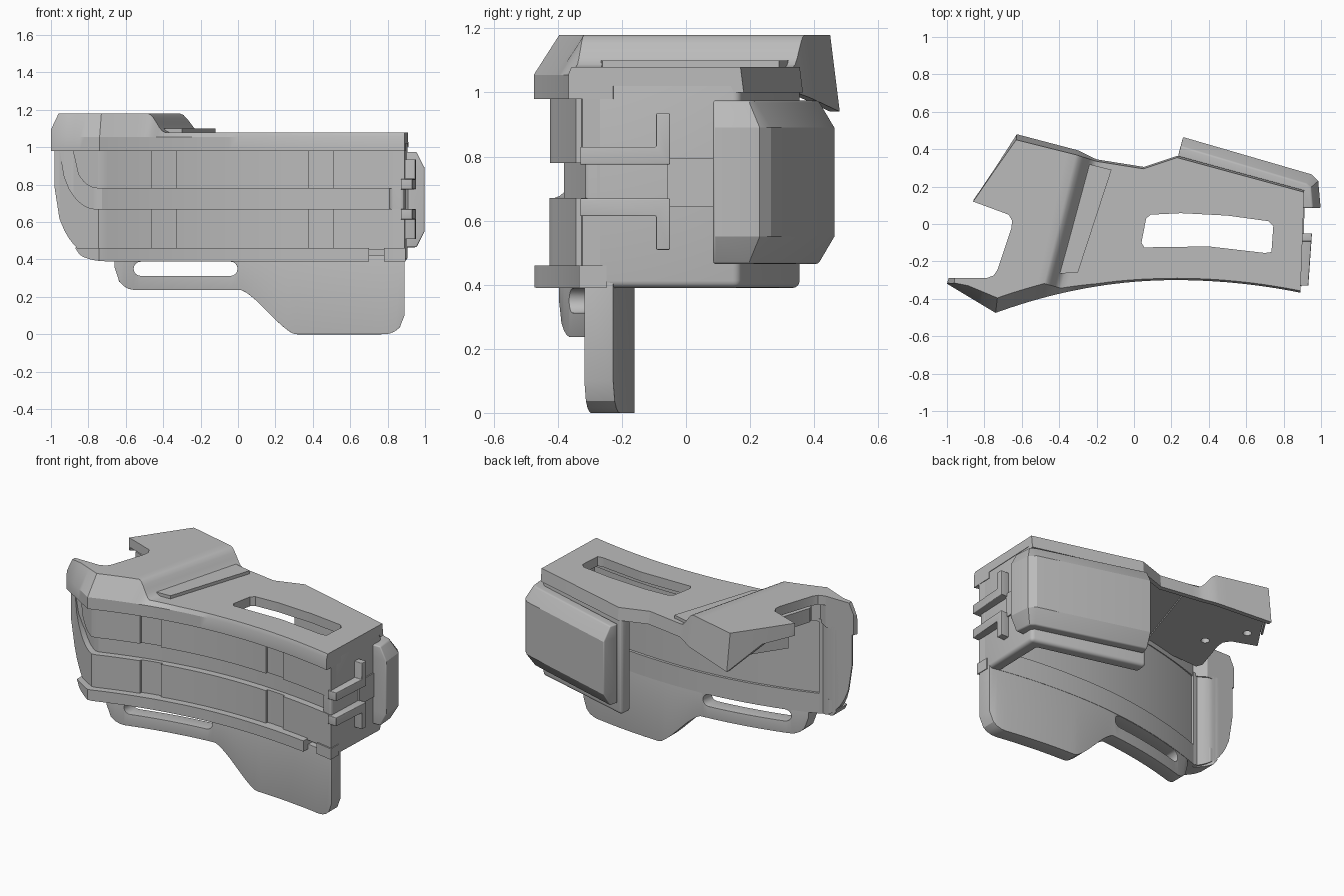
import bpy, bmesh, math

if "Cube" in bpy.data.objects:
    bpy.data.objects.remove(bpy.data.objects["Cube"])

grey = bpy.data.materials.new("plain_grey")
grey.use_nodes = True
COL = (0.5, 0.5, 0.5, 1)
grey.diffuse_color = COL
grey.node_tree.nodes["Principled BSDF"].inputs["Base Color"].default_value = COL


def loft(name, rings):
    """Closed solid through a list of equal-length point rings."""
    bm = bmesh.new()
    vs = [[bm.verts.new(p) for p in r] for r in rings]
    n = len(rings[0])
    for a, b in zip(vs, vs[1:]):
        for i in range(n):
            j = (i + 1) % n
            bm.faces.new((a[i], a[j], b[j], b[i]))
    bm.faces.new(vs[0])
    bm.faces.new(vs[-1][::-1])
    bmesh.ops.recalc_face_normals(bm, faces=bm.faces)
    me = bpy.data.meshes.new(name)
    bm.to_mesh(me)
    bm.free()
    me.materials.append(grey)
    ob = bpy.data.objects.new(name, me)
    bpy.context.collection.objects.link(ob)
    return ob


def prism(name, plan, z0, z1):
    return loft(name, [[(x, y, z) for x, y in plan] for z in (z0, z1)])


def finish(ob, bevel=0, cutters=()):
    """Cut, bevel and shade a part."""
    bpy.ops.object.select_all(action='DESELECT')
    ob.select_set(True)
    bpy.context.view_layer.objects.active = ob
    for c in cutters:
        m = ob.modifiers.new("cut", 'BOOLEAN')
        m.object, m.operation, m.solver = c, 'DIFFERENCE', 'EXACT'
        bpy.ops.object.modifier_apply(modifier=m.name)
        bpy.data.objects.remove(c)
    if bevel:
        m = ob.modifiers.new("bevel", 'BEVEL')
        m.width, m.segments, m.angle_limit = bevel, 4, math.radians(40)
        bpy.ops.object.modifier_apply(modifier=m.name)
    bpy.ops.object.shade_smooth_by_angle(angle=math.radians(25))
    return ob


# Plan curve of the front, and the back of the front wall
def front_y(x):
    if x < -0.74:
        return front_y(-0.74) + 0.6 * (-0.74 - x)
    return -0.30 - (0.15 if x > 0.22 else 0.19) * (x - 0.22) ** 2


def back_y(x, off):
    return min(-0.29, front_y(x) + off) if x < -0.6 else front_y(x) + off


def arc(x, start, width):
    """0 at start, rising to 1 as x runs left by width."""
    t = min(1, max(0, (start - x) / width))
    return 1 - math.sqrt(1 - t * t)


def wall_bottom(x):
    return 0.39 + 0.39 * arc(x, -0.70, 0.28)


def slab(name, x0, x1, off, back, z0, z1, bevel=0, cutters=()):
    """Curved slab following the front; z limits may be functions of x."""
    n = max(2, int((x1 - x0) / 0.025))
    rings = []
    for i in range(n + 1):
        x = x0 + (x1 - x0) * i / n
        lo = z0(x) if callable(z0) else z0
        hi = max(lo + 0.004, z1(x) if callable(z1) else z1)
        yb = back_y(x, back)
        yf = min(front_y(x) + off, yb - 0.01)
        rings.append([(x, yf, lo), (x, yf, hi), (x, yb, hi), (x, yb, lo)])
    return finish(loft(name, rings), bevel, cutters)


# Front wall: core, thicker inner frame, lower ledge
slab("front_wall", -0.98, 0.89, 0.09, 0.125, wall_bottom, 1.0)
slab("inner_lower_frame", -0.84, 0.86, 0.1, 0.142, wall_bottom, 0.52)
slab("inner_left_frame", -0.86, -0.72, 0.1, 0.142, wall_bottom, 1.0)
slab("lower_ledge", -0.87, 0.70, 0.0, 0.12,
     lambda x: 0.39 + 0.07 * arc(x, -0.70, 0.17), 0.46)
slab("lower_ledge_end", 0.78, 0.895, 0.035, 0.12, 0.39, 0.46)

# Two raised bands, each with two shallow recesses
stops = [-0.88, -0.46, -0.33, 0.38, 0.51, 0.89]
for i, (a, b) in enumerate(zip(stops, stops[1:])):
    off = 0.062 if i % 2 else 0.045
    slab(f"upper_band_{i}", a, b, off, 0.11,
         lambda x: 0.78 + 0.19 * arc(x, -0.75, 0.13), 0.985)
    slab(f"lower_band_{i}", a if i else -0.98, b, off, 0.11,
         lambda x: max(0.45, wall_bottom(x)),
         lambda x: 0.67 + 0.32 * arc(x, -0.76, 0.19))

# Hanging tang with a slotted tab
def tang_bottom(x):
    if x < 0.02:
        return 0.237 + 0.12 * arc(x, -0.55, 0.11)
    if x < 0.30:
        t = (x - 0.02) / 0.28
        return 0.237 * (1 - t * t * (3 - 2 * t) * 0.4 - 0.6 * t)
    return 0.1 * (1 - math.sqrt(1 - min(1, max(0, (x - 0.78) / 0.11)) ** 2))


slot = []
for cx, a0 in ((-0.04, -90), (-0.52, 90)):
    for k in range(9):
        a = math.radians(a0 + k * 22.5)
        slot.append((cx + 0.038 * math.cos(a), 0.35 + 0.038 * math.sin(a)))
tab_cut = loft("tab_cutter", [[(x, y, z) for x, z in slot] for y in (-0.7, 0.1)])
slab("tang", -0.66, 0.89, 0.05, 0.14, tang_bottom, 0.42, 0.012, (tab_cut,))

# Roof: columns from front edge to back edge
# front x, back x, back y, top z, skirt z, front bevel
cols = [(-1.0, -0.86, 0.12, 1.18, 1.10, 0.01),
        (-0.9, -0.75, 0.28, 1.18, 1.08, 0.05),
        (-0.74, -0.63, 0.45, 1.18, 0.94, 0.08),
        (-0.5, -0.31, 0.37, 1.18, 0.98, 0.08),
        (-0.40, -0.20, 0.335, 1.08, 1.0, 0.03),
        (-0.2, 0.05, 0.295, 1.08, 1.0, 0.015),
        (0.1, 0.23, 0.355, 1.08, 1.0, 0.01),
        (0.89, 0.91, 0.17, 1.08, 1.0, 0.01)]
rings = []
for c, d in zip(cols, cols[1:]):
    n = 18 if c[0] == 0.1 else 6
    for k in range(n + (d is cols[-1])):
        t = k / n
        xf, xb, yb, _, zs, ins = [p + (q - p) * t for p, q in zip(c, d)]
        zt = c[3] + (d[3] - c[3]) * t * t * (3 - 2 * t)
        yf = front_y(xf)
        out = 0.03 * (zt - zs) / 0.24

        def at(y, z):
            s = (y - yf) / (yb - yf)
            return (xf + (xb - xf) * s, y, z)
        rings.append([at(yf, 0.98), at(yf, 1.055), at(yf + ins, zt), at(yb, zt),
                      at(yb + out, zs), at(yb + out - 0.03, zs),
                      at(yb - 0.03, zt - 0.06), at(yf + 0.14, zt - 0.06),
                      at(yf + 0.14, 0.98)])
grip_cut = prism("grip_cutter", [
    (0.04, -0.10), (0.055, -0.125), (0.4, -0.12), (0.7, -0.155), (0.735, -0.15),
    (0.745, -0.01), (0.72, 0.015), (0.5, 0.045), (0.25, 0.058), (0.09, 0.05),
    (0.065, 0.03)], 0.8, 1.4)
notch_cut = prism("notch_cutter", [
    (-1.3, -0.29), (-0.79, -0.29), (-0.75, -0.275), (-0.73, -0.245),
    (-0.655, -0.02), (-0.652, 0.02), (-0.67, 0.05), (-0.86, 0.12),
    (-1.3, 0.27)], 0.8, 1.4)
tip_cut = loft("tip_cutter", [[(-1.04, y, 1.01), (-0.95, y, 1.2), (-1.04, y, 1.2)]
                              for y in (-0.6, -0.2)])
finish(loft("roof", rings), 0, (grip_cut, notch_cut, tip_cut))

# Flat inner plate under the raised part of the roof, with two blind holes
holes = [prism("hole_cutter",
               [(cx + 0.025 * math.cos(k * math.pi / 8),
                 cy + 0.025 * math.sin(k * math.pi / 8)) for k in range(16)],
               0.9, 1.04) for cx, cy in ((-0.68, 0.2), (-0.55, -0.02))]
finish(prism("inner_plate", [
    (-0.82, 0.125), (-0.63, 0.41), (-0.30, 0.335), (-0.12, 0.29), (-0.30, -0.26),
    (-0.70, -0.28), (-0.715, -0.24), (-0.645, -0.02), (-0.642, 0.03),
    (-0.67, 0.07)], 1.01, 1.10), 0, holes)

# Side and back walls of the open sleeve
finish(prism("sleeve_wall", [(0.21, 0.36), (0.907, 0.168), (0.888, -0.32),
                             (0.81, -0.30), (0.82, 0.11), (0.20, 0.275)],
             0.39, 1.06), 0.022)

# Back pad, wrapping the right corner, chamfered above and below
full = [(0.235, 0.36), (0.262, 0.465), (0.95, 0.265), (0.985, 0.23),
        (0.998, 0.085), (0.89, 0.085), (0.89, 0.17)]
slim = [(0.235, 0.36), (0.25, 0.415), (0.92, 0.215), (0.945, 0.195),
        (0.955, 0.085), (0.89, 0.085), (0.89, 0.17)]
levels = [(slim, 0.465), (full, 0.55), (full, 0.89), (slim, 0.975)]
finish(loft("back_pad", [[(x, y, z) for x, y in p] for p, z in levels]), 0.008)

# Right-hand strap plate and mirrored hooks
finish(prism("strap_plate", [(0.88, -0.06), (0.908, -0.06), (0.912, 0.10),
                             (0.88, 0.10)], 0.642, 0.795))
for side, s in (("upper", 1), ("lower", -1)):
    def z(d):
        return 0.722 + s * d
    outline = [(-0.33, 0.053), (-0.05, 0.053), (-0.05, 0.213), (-0.093, 0.213),
               (-0.093, 0.108), (-0.33, 0.108)]
    inner = [(0.87 + 0.06 * (y + 0.33), y, z(d)) for y, d in outline]
    outer = [(0.932 + 0.07 * (y + 0.33), y, z(d)) for y, d in outline]
    finish(loft(side + "_hook", [inner, outer]), 0.004)
